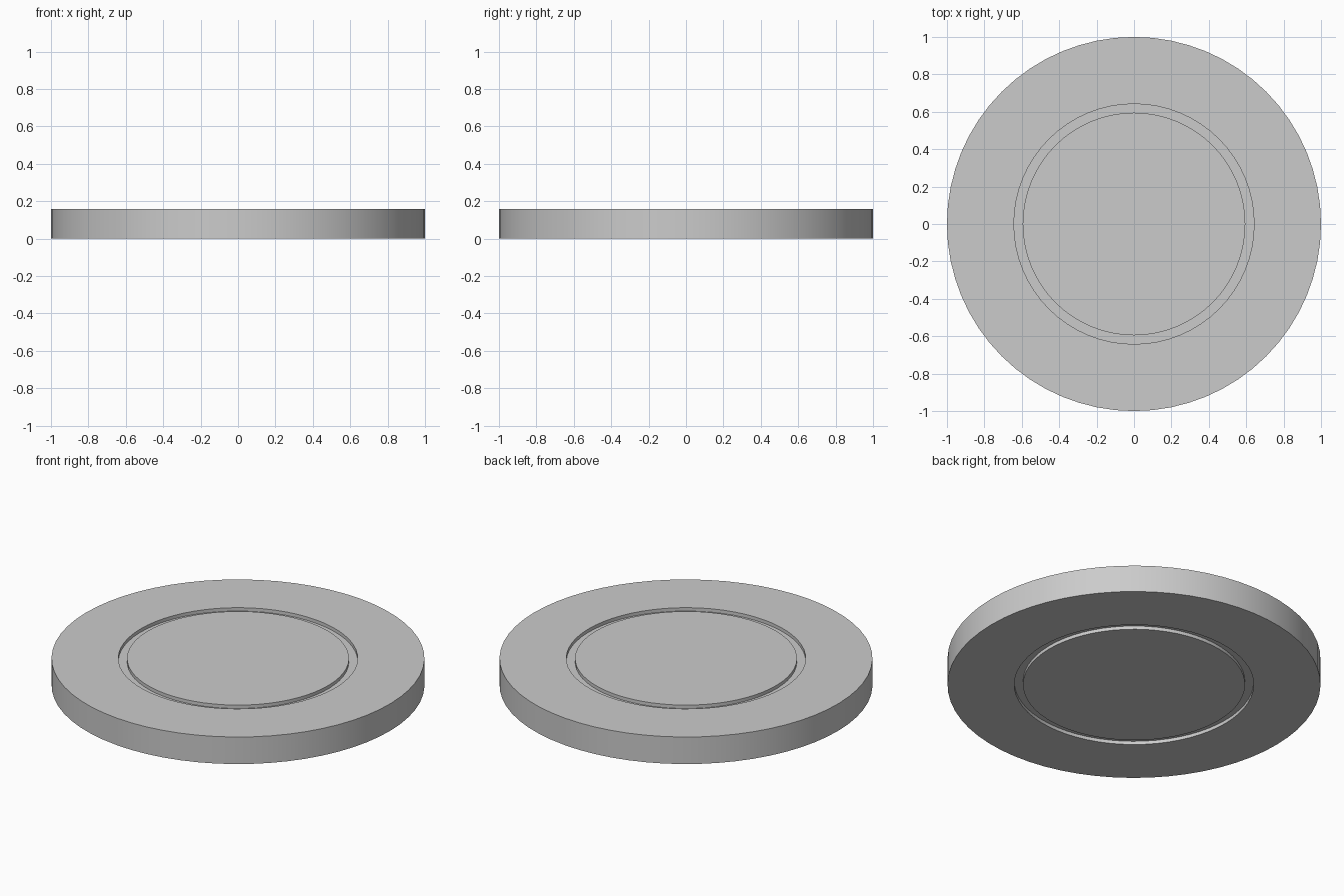
import bpy, bmesh
from math import cos, sin, pi, radians

if "Cube" in bpy.data.objects:
    bpy.data.objects.remove(bpy.data.objects["Cube"])

SIDES = 64
HEIGHT = 0.16
GROOVE = 0.02          # groove depth on both faces
R_OUT, R_GROOVE, R_CORE = 1.0, 0.642, 0.595

# Half profile (radius, z) of the upper face, from centre to rim
upper = [(R_CORE, HEIGHT), (R_CORE, HEIGHT - GROOVE),
         (R_GROOVE, HEIGHT - GROOVE), (R_GROOVE, HEIGHT), (R_OUT, HEIGHT)]
# Lower face mirrors the upper one
profile = upper + [(r, HEIGHT - z) for r, z in reversed(upper)]

# Grooved disc: revolve the profile and cap both centres
bm = bmesh.new()
rings = [[bm.verts.new((r * cos(2 * pi * i / SIDES), r * sin(2 * pi * i / SIDES), z))
          for i in range(SIDES)] for r, z in profile]
for a, b in zip(rings, rings[1:]):
    for i in range(SIDES):
        j = (i + 1) % SIDES
        bm.faces.new((a[i], b[i], b[j], a[j]))
bm.faces.new(rings[0])
bm.faces.new(rings[-1][::-1])
bmesh.ops.recalc_face_normals(bm, faces=bm.faces[:])

mesh = bpy.data.meshes.new("grooved_disc")
bm.to_mesh(mesh)
bm.free()
disc = bpy.data.objects.new("grooved_disc", mesh)
bpy.context.collection.objects.link(disc)

# Smooth round walls, crisp rims
bpy.context.view_layer.objects.active = disc
disc.select_set(True)
bpy.ops.object.shade_smooth_by_angle(angle=radians(30))
